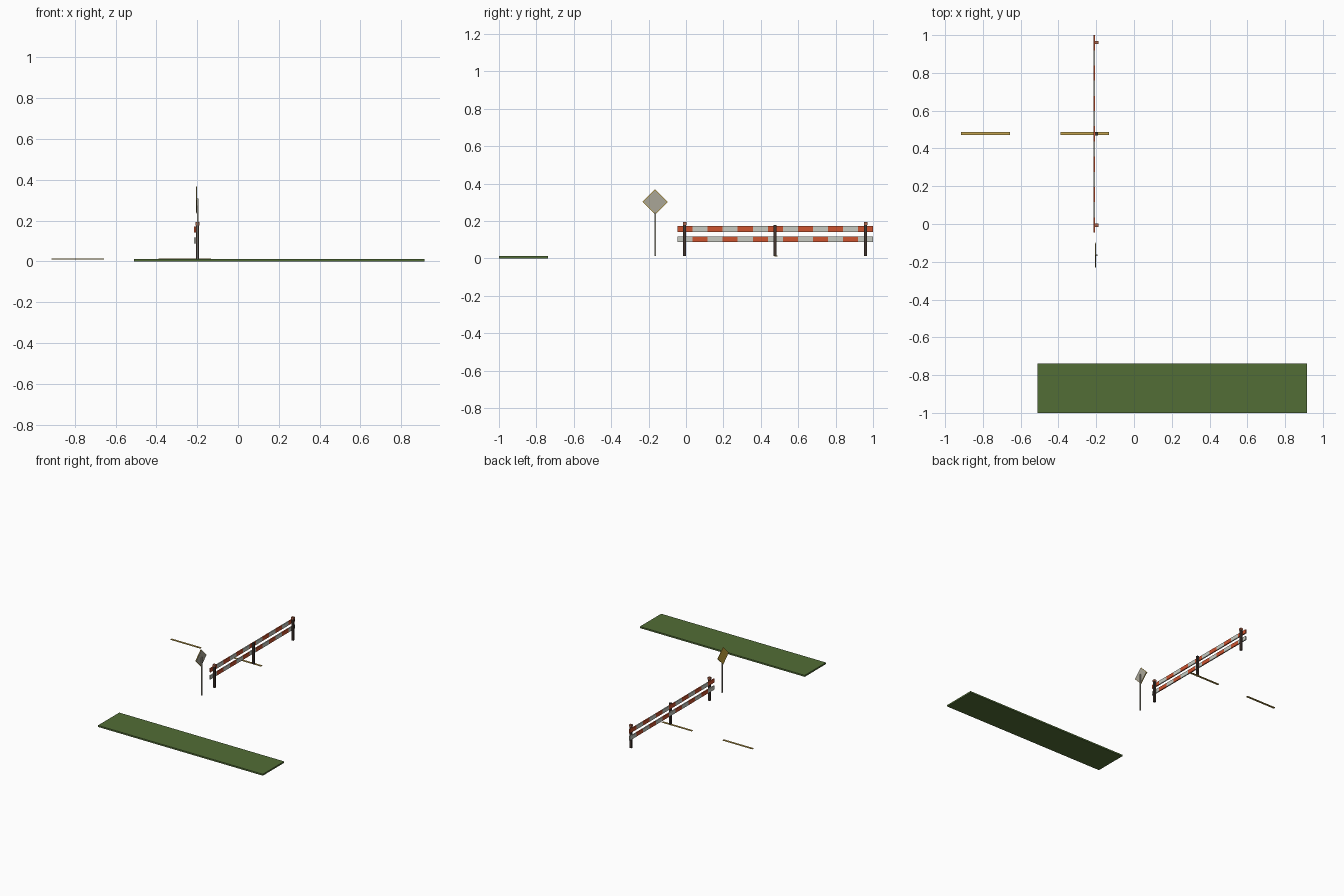
import bpy, bmesh, math
from mathutils import Matrix

if "Cube" in bpy.data.objects:
    bpy.data.objects.remove(bpy.data.objects["Cube"])


def material(name, r, g, b):
    m = bpy.data.materials.new(name)
    m.diffuse_color = (r, g, b, 1)
    m.use_nodes = True
    m.node_tree.nodes["Principled BSDF"].inputs["Base Color"].default_value = m.diffuse_color
    return m


GREEN = material("grass green", 0.085, 0.155, 0.037)
YELLOW = material("line yellow", 0.55, 0.37, 0.08)
SIGN = material("sign yellow", 0.60, 0.40, 0.05)
GREY = material("metal grey", 0.40, 0.38, 0.31)
WHITE = material("board white", 0.58, 0.60, 0.54)
ORANGE = material("board orange", 0.62, 0.09, 0.03)
DARK = material("post dark brown", 0.05, 0.033, 0.027)
LAMP = material("cap red", 0.42, 0.13, 0.07)


def finish(name, bm, *mats):
    me = bpy.data.meshes.new(name)
    bmesh.ops.recalc_face_normals(bm, faces=bm.faces)
    bm.to_mesh(me)
    bm.free()
    for m in mats:
        me.materials.append(m)
    ob = bpy.data.objects.new(name, me)
    bpy.context.collection.objects.link(ob)
    return ob


def box_bm(lo, hi):
    bm = bmesh.new()
    size = [h - l for l, h in zip(lo, hi)]
    mid = [(h + l) / 2 for l, h in zip(lo, hi)]
    bmesh.ops.create_cube(bm, size=1, matrix=Matrix.Translation(mid) @ Matrix.Diagonal((*size, 1)))
    return bm


def box(name, lo, hi, mat):
    return finish(name, box_bm(lo, hi), mat)


# Grass verge
box("grass_verge", (-0.51, -1.0, 0), (0.915, -0.738, 0.012), GREEN)

# Painted centre-line dashes
for i, x in enumerate((-0.915, -0.39)):
    box(f"road_dash_{i + 1}", (x, 0.472, 0.010), (x + 0.258, 0.488, 0.014), YELLOW)

# Striped boards: cut into 13 equal lengths with alternating colours
Y0, Y1, N = -0.045, 1.0, 13
for name, z, first in (("upper_board", 0.142, 0), ("lower_board", 0.087, 1)):
    bm = box_bm((-0.215, Y0, z), (-0.206, Y1, z + 0.03))
    step = (Y1 - Y0) / N
    for i in range(1, N):
        bmesh.ops.bisect_plane(bm, geom=bm.verts[:] + bm.edges[:] + bm.faces[:],
                               plane_co=(0, Y0 + i * step, 0), plane_no=(0, 1, 0))
    for f in bm.faces:
        y = f.calc_center_median().y
        i = min(N - 1, max(0, int((y - Y0) / step)))
        f.material_index = (i + first) % 2
    finish(name, bm, ORANGE, WHITE)

# Barrier posts, with caps on the two end posts
for i, y in enumerate((-0.007, 0.476, 0.961)):
    box(f"barrier_post_{i + 1}", (-0.206, y - 0.008, 0.012), (-0.190, y + 0.008, 0.177), DARK)
    if i != 1:
        box(f"post_cap_{i + 1}", (-0.208, y - 0.009, 0.177), (-0.188, y + 0.009, 0.194), LAMP)

# Warning sign: pole, yellow diamond and grey back plate
box("sign_pole", (-0.2005, -0.169, 0.012), (-0.1925, -0.161, 0.308), GREY)


def diamond(name, x0, x1, half, mat):
    s = half * math.sqrt(2) / 2
    bm = box_bm((x0, -s, -s), (x1, s, s))
    bmesh.ops.rotate(bm, verts=bm.verts, matrix=Matrix.Rotation(math.pi / 4, 3, 'X'))
    bmesh.ops.translate(bm, verts=bm.verts, vec=(0, -0.165, 0.302))
    finish(name, bm, mat)


diamond("sign_face", -0.207, -0.203, 0.067, SIGN)
diamond("sign_back", -0.203, -0.2005, 0.062, GREY)
